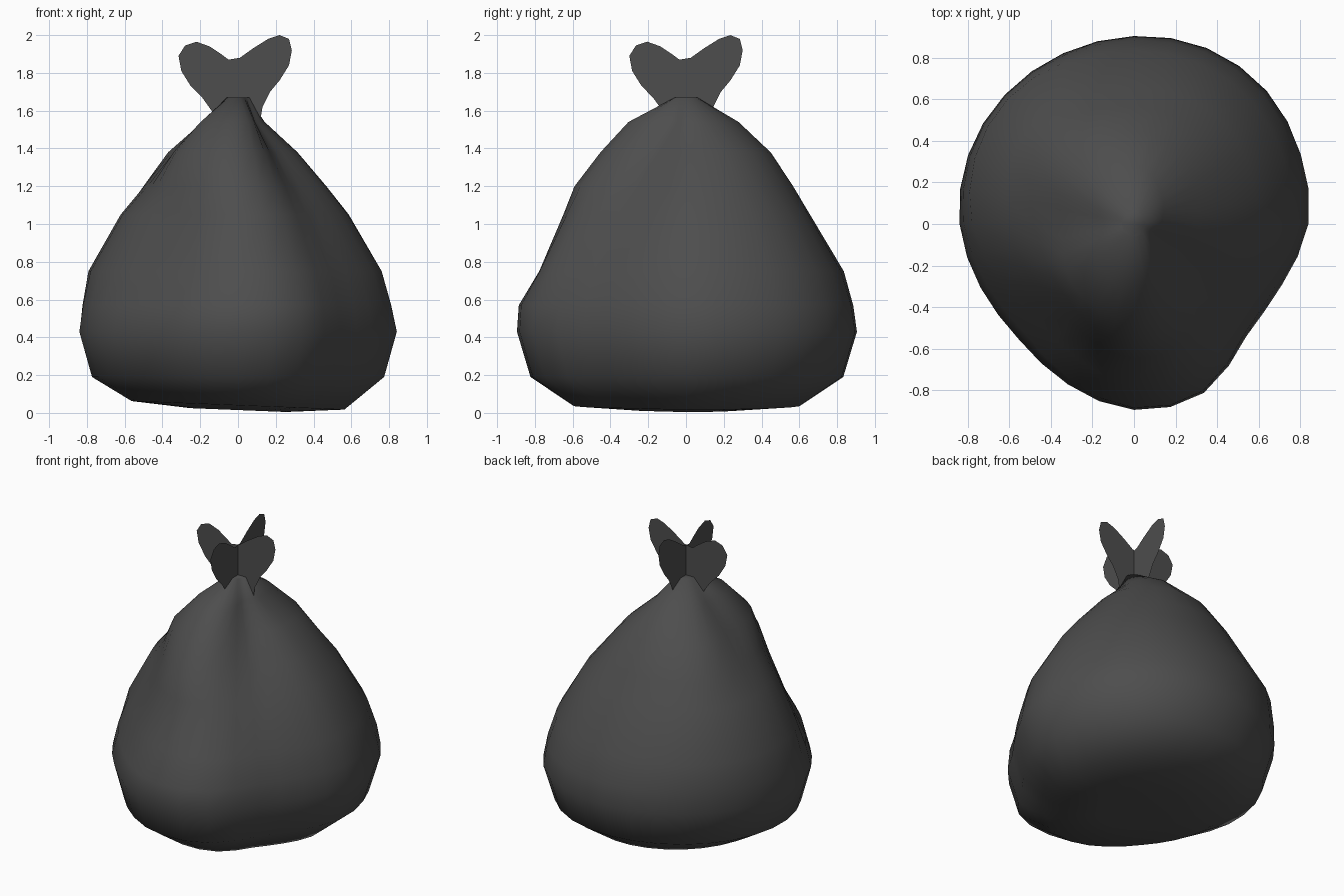
import bpy
import bmesh
from math import cos, sin, tau

SEGMENTS = 32

default_cube = bpy.data.objects.get("Cube")
if default_cube:
    bpy.data.objects.remove(default_cube, do_unlink=True)


def make_material(name, colour):
    material = bpy.data.materials.new(name)
    material.use_nodes = True
    material.diffuse_color = colour
    shader = material.node_tree.nodes["Principled BSDF"]
    shader.inputs["Base Color"].default_value = colour
    shader.inputs["Roughness"].default_value = 0.6
    return material


def make_object(name, mesh_builder, material):
    mesh_data = bmesh.new()
    mesh_builder(mesh_data)
    mesh = bpy.data.meshes.new(name)
    mesh_data.to_mesh(mesh)
    mesh_data.free()
    mesh.materials.append(material)
    part = bpy.data.objects.new(name, mesh)
    bpy.context.collection.objects.link(part)
    return part


def sample_loop(values, turn):
    """Smooth periodic interpolation of evenly spaced values, turn in 0..1."""
    count = len(values)
    index = int(turn * count)
    t = turn * count - index
    a, b, c, d = (values[(index + step) % count] for step in (-1, 0, 1, 2))
    return b + t * (c - a + t * (2 * a - 5 * b + 4 * c - d + t * (3 * (b - c) + d - a))) / 2


# Widest outline of the bag, counter-clockwise from its left side
belly = [.84, .87, .905, .917, .905, .89, .88, .865,
         .84, .80, .785, .835, .895, .88, .765, .77]
# Reach of the belly in eight directions, and of the narrower levels above it
reach = [.84, .905, .91, .884, .84, .79, .91, .806]
upper_levels = [
    (.57, [.81, .88, .89, .88, .82, .75, .90, .79]),
    (.75, [.76, .82, .84, .86, .78, .66, .79, .73]),
    (1.05, [.58, .65, .66, .69, .61, .54, .66, .54]),
    (1.2, [.46, .53, .57, .60, .48, .48, .60, .42]),
    (1.38, [.30, .39, .45, .47, .34, .42, .46, .27]),
    (1.54, [.13, .19, .28, .24, .18, .26, .31, .13]),
    (1.67, [.06] * 8),
]
# Evenly scaled levels from the underside to the belly
lower_levels = [(.015, .3), (.04, .67), (.19, .92), (.43, 1)]


def build_bag(mesh_data):
    levels = [(z, [scale] * 8) for z, scale in lower_levels]
    for z, widths in upper_levels:
        levels.append((z, [w / r for w, r in zip(widths, reach)]))

    rings = []
    for z, scales in levels:
        ring = []
        for step in range(SEGMENTS):
            turn = step / SEGMENTS
            radius = sample_loop(belly, turn) * sample_loop(scales, turn)
            x, y = radius * cos(turn * tau), radius * sin(turn * tau)
            # The underside rises a little towards the bag's right
            tilt = -0.04 * x if z < .1 else 0
            ring.append(mesh_data.verts.new((x, y, z + tilt)))
        rings.append(ring)

    for low, high in zip(rings, rings[1:]):
        for i in range(SEGMENTS):
            j = (i + 1) % SEGMENTS
            mesh_data.faces.new((low[i], low[j], high[j], high[i]))
    mesh_data.faces.new(reversed(rings[0]))
    mesh_data.faces.new(rings[-1])


# Two-lobed flap of gathered plastic above the knot
flap_outline = [
    (.08, 1.5), (.12, 1.56), (.13, 1.62), (.17, 1.70), (.22, 1.76), (.27, 1.84),
    (.285, 1.92), (.27, 1.98), (.22, 2), (.16, 1.98), (.08, 1.93), (.01, 1.88),
    (-.05, 1.87), (-.09, 1.90), (-.15, 1.94), (-.22, 1.965), (-.28, 1.945),
    (-.315, 1.89), (-.30, 1.81), (-.25, 1.73), (-.19, 1.67), (-.14, 1.60), (-.08, 1.5),
]


def build_flap(across):
    def builder(mesh_data):
        corners = []
        for u, z in flap_outline:
            position = (u, 0, z) if across else (0, u + .015, z)
            corners.append(mesh_data.verts.new(position))
        mesh_data.faces.new(corners)
        bmesh.ops.triangulate(mesh_data, faces=mesh_data.faces[:])
    return builder


plastic = make_material("dark grey plastic", (.075, .075, .075, 1))
bag = make_object("bag_body", build_bag, plastic)
for polygon in bag.data.polygons:
    polygon.use_smooth = True

make_object("knot_flap_across", build_flap(True), plastic)
make_object("knot_flap_lengthwise", build_flap(False), plastic)
